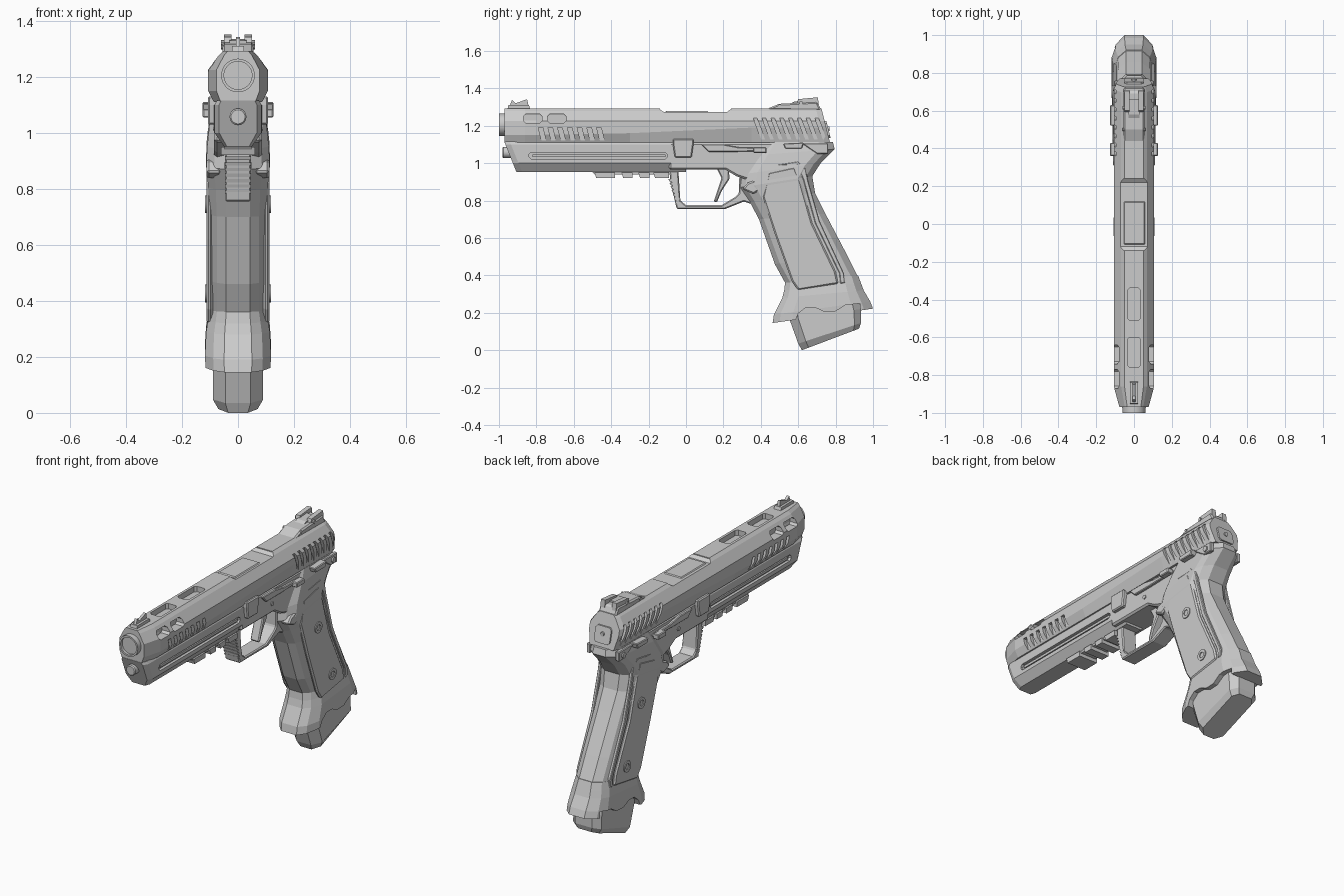
import bpy, bmesh, math
from mathutils import Vector


def make(name, rings_list, bevel=0.0):
    """Loft each list of rings into a closed solid, all in one object."""
    bm = bmesh.new()
    for rings in rings_list:
        vs = [[bm.verts.new(p) for p in r] for r in rings]
        n = len(vs[0])
        for a, b in zip(vs, vs[1:]):
            for i in range(n):
                bm.faces.new((a[i], a[(i + 1) % n], b[(i + 1) % n], b[i]))
        bm.faces.new(vs[0])
        bm.faces.new(vs[-1][::-1])
    bmesh.ops.recalc_face_normals(bm, faces=bm.faces)
    me = bpy.data.meshes.new(name)
    bm.to_mesh(me)
    bm.free()
    ob = bpy.data.objects.new(name, me)
    bpy.context.collection.objects.link(ob)
    if bevel:
        m = ob.modifiers.new("bevel", 'BEVEL')
        m.width, m.segments, m.limit_method = bevel, 1, 'ANGLE'
        m.angle_limit = math.radians(40)
    return ob


def slab(pts, x0, x1):
    """Side profile (y, z) extruded from x0 to x1."""
    return [[(x, y, z) for y, z in pts] for x in (x0, x1)]


def both(pts, x0, x1):
    return [slab(pts, x0, x1), slab(pts, -x0, -x1)]


def rect(y0, y1, z0, z1, c=0.0):
    if not c:
        return [(y0, z0), (y1, z0), (y1, z1), (y0, z1)]
    return [(y0 + c, z0), (y1 - c, z0), (y1, z0 + c), (y1, z1 - c),
            (y1 - c, z1), (y0 + c, z1), (y0, z1 - c), (y0, z0 + c)]


def section(half, y, k=1.0, lean=0.0, zb=1.11):
    """Mirrored cross-section (x, z) at y; lean shifts y with height."""
    full = half + [(-x, z) for x, z in reversed(half)]
    return [(x * k, y + lean * (z - zb), z) for x, z in full]


def oval(front, rear, w, shape):
    """Horizontal-ish grip ring between a front and a rear (y, z) point."""
    def at(t, s):
        return (s * w, front[0] + (rear[0] - front[0]) * t, front[1] + (rear[1] - front[1]) * t)
    return [at(t, s) for t, s in shape] + [at(t, -s) for t, s in reversed(shape)]


def disc(y, z, r, x=None, n=20):
    return [(y + r * math.cos(2 * math.pi * i / n), z + r * math.sin(2 * math.pi * i / n)) for i in range(n)]


def tube(z, r, y0, y1, n=24):
    return [[(x, y, zz) for x, zz in disc(0, z, r, n=n)] for y in (y0, y1)]


def cut(ob, *solids):
    cutter = make("cutter", list(solids))
    cutter.hide_render = True
    m = ob.modifiers.new("cut", 'BOOLEAN')
    m.object, m.operation, m.solver = cutter, 'DIFFERENCE', 'EXACT'
    bpy.context.view_layer.objects.active = ob
    bpy.ops.object.modifier_apply(modifier=m.name)
    bpy.data.objects.remove(cutter)


# Slide: faceted section, tapered nose, leaning rear face
def slide_half(low):
    return [(.05, 1.293), (.068, 1.278), (.107, 1.225), (.107, low), (.086, 1.11)]

slide = make("slide", [[
    section(slide_half(1.15), -.97, .72), section(slide_half(1.15), -.86),
    section(slide_half(1.16), -.3), section(slide_half(1.19), .35),
    section(slide_half(1.19), .74, 1, -.25), section(slide_half(1.19), .77, .88, -.25)]])
cuts = []
for i in range(8):          # rear grasping grooves
    y = .36 + i * .047
    cuts += both([(y, 1.24), (y + .02, 1.24), (y + .065, 1.12), (y + .045, 1.12)], .09, .13)
for i in range(7):          # front grasping grooves
    y = -.79 + i * .052
    cuts += both([(y, 1.19), (y + .024, 1.19), (y + .042, 1.12), (y + .018, 1.12)], .088, .13)
for y0 in (-.87, -.74):     # side windows
    cuts += both(rect(y0, y0 + .1, 1.215, 1.262, .012), .055, .13)
for y0, y1 in ((-.76, -.6), (-.51, -.34)):   # top windows
    c = .012
    top = [(-.035 + c, y0), (.035 - c, y0), (.035, y0 + c), (.035, y1 - c),
           (.035 - c, y1), (-.035 + c, y1), (-.035, y1 - c), (-.035, y0 + c)]
    cuts.append([[(x, y, z) for x, y in top] for z in (1.262, 1.35)])
cuts.append(slab([(-.14, 1.35), (-.14, 1.288), (-.12, 1.274), (.22, 1.274), (.24, 1.288), (.24, 1.35)], -.13, .13))
cut(slide, *cuts)

# Ejection port block and rear plate
make("chamber_block", [slab(rect(-.11, .12, 1.2, 1.279), -.055, .06)], .006)
make("rear_plate", [[[(x, y + (1.2 - z) * .25, z) for x, z in rect(-.05, .05, 1.135, 1.225, .012)] for y in (.73, .757)]])
make("firing_pin", [tube(1.185, .012, .74, .768, 12)])

# Barrel with recessed muzzle, and guide rod
barrel = make("barrel", [tube(1.205, .06, -1.0, -.8, 28)])
cut(barrel, tube(1.205, .05, -1.1, -.985, 28))
rod = make("guide_rod", [tube(1.057, .03, -.982, -.8)], .005)

# Sights
make("front_sight", [slab([(-.955, 1.285), (-.95, 1.31), (-.84, 1.31), (-.83, 1.285)], -.022, .022),
                     slab([(-.945, 1.30), (-.93, 1.338), (-.91, 1.32), (-.85, 1.342), (-.84, 1.30)], -.008, .008)])
make("sight_ramp", [slab([(.42, 1.285), (.5, 1.317), (.7, 1.328), (.725, 1.28)], -.056, .056)], .008)
make("rear_sight", both([(.59, 1.31), (.6, 1.342), (.705, 1.352), (.71, 1.31)], .023, .05)
     + [slab([(.54, 1.31), (.58, 1.33), (.66, 1.335), (.66, 1.31)], -.03, .03)])
make("sight_pins", both(disc(.615, 1.322, .01, n=10), .05, .06) + both(disc(.5, 1.306, .008, n=10), .05, .06))

# Dust cover with long side grooves
cover_half = [(.075, 1.115), (.084, 1.1), (.084, 1.0), (.05, .952)]
cover = make("dust_cover", [[section(cover_half, -.97, .8, -.4), section(cover_half, -.94, 1, -.4),
                             section(cover_half, .0)]])
cut(cover, *both(rect(-.84, -.1, 1.022, 1.058, .012), .068, .12))
make("groove_rib", both(rect(-.82, -.11, 1.033, 1.047), .06, .078))

# Accessory rail
make("accessory_rail", [slab([(-.51, .965), (-.49, .94), (-.09, .94), (-.09, .965)], -.05, .05)]
     + [slab([(y, .95), (y + .01, .92), (y + w, .92), (y + w, .95)], -.06, .06)
        for y, w in ((-.49, .11), (-.345, .06), (-.255, .06), (-.175, .085))])

# Frame middle and trigger guard
make("frame", [slab([(-.09, 1.11), (-.09, .965), (.21, .965), (.27, .93), (.36, .9), (.5, 1.0), (.6, 1.11)],
                    -.085, .085)], .01)
make("trigger_guard", [slab([(-.09, .98), (-.085, .91), (-.05, .755), (.21, .755), (.31, .795), (.38, .77),
                             (.38, .9), (.285, .93), (.283, .84), (.265, .82), (.19, .775), (.0, .775),
                             (-.03, .80), (-.042, .98)], -.047, .047)], .006)
make("guard_ridges", [slab([(-.094 + i * .0057, .915 - i * .02), (-.089 + i * .0057, .903 - i * .02),
                            (-.06 + i * .0057, .903 - i * .02), (-.06 + i * .0057, .915 - i * .02)],
                           -.047, .047) for i in range(7)])
make("trigger", [slab([(.16, .98), (.23, .98), (.232, .915), (.19, .85), (.165, .79), (.148, .795), (.17, .86),
                       (.19, .92)], -.028, .028)], .006)

# Grip: faceted rings swept down and back
grip_shape = [(0, .42), (.07, .75), (.2, 1), (.8, 1), (.91, .83), (1, .42)]
make("grip", [[oval(*r, grip_shape) for r in (
    ((.40, 1.112), (.785, 1.112), .088), ((.35, 1.04), (.795, 1.075), .1), ((.30, .94), (.72, 1.0), .11),
    ((.29, .87), (.675, .93), .114), ((.34, .795), (.69, .84), .106), ((.39, .70), (.745, .73), .101),
    ((.475, .46), (.855, .52), .101), ((.53, .36), (.925, .38), .1))]])
make("grip_panel", both([(.44, .95), (.58, .98), (.61, .91), (.675, .68), (.80, .42), (.815, .355),
                         (.60, .32), (.565, .37), (.475, .62), (.41, .82)], .09, .113), .008)
make("grip_rib", both([(.44, .985), (.60, 1.01), (.64, .97), (.655, .9), (.715, .69), (.845, .41), (.85, .36),
                       (.825, .355), (.82, .41), (.69, .68), (.627, .91), (.595, .99)], .09, .109), .004)
screws = make("grip_screws", both(disc(.57, .745, .032), .1, .118) + both(disc(.70, .427, .032), .1, .118))
cut(screws, *(both(disc(.57, .745, .018, n=6), .111, .13) + both(disc(.70, .427, .018, n=6), .111, .13)))

# Flared magazine well with scalloped lower edge
well = make("magazine_well", [[oval(*r, grip_shape) for r in (
    ((.53, .365), (.92, .40), .099), ((.525, .32), (.935, .36), .107), ((.515, .28), (.95, .32), .114),
    ((.47, .19), (.985, .26), .118), ((.463, .145), (1.0, .222), .116))]])
cut(well, slab([(.56, .1), (.60, .195), (.64, .228), (.69, .228), (.74, .205), (.80, .208), (.85, .24),
                (.93, .25), (.94, .1)], -.2, .2))

# Magazine base
mag_shape = [(0, .5), (.12, 1), (.9, 1), (1, .6)]
make("magazine", [[oval(*r, mag_shape) for r in (
    ((.53, .30), (.91, .33), .09), ((.555, .16), (.935, .22), .09), ((.60, .035), (.935, .145), .09),
    ((.62, .0), (.925, .115), .07))]])

# Controls
make("takedown_lever", both([(-.07, 1.13), (.04, 1.13), (.04, 1.1), (.03, 1.03), (-.06, 1.03), (-.07, 1.1)], .07, .108), .006)
make("slide_stop", both([(.08, 1.1), (.12, 1.06), (.25, 1.06), (.43, 1.065), (.43, 1.08), (.28, 1.085), (.2, 1.1)], .07, .1)
     + both(rect(.36, .43, 1.055, 1.085), .09, .126), .004)
make("safety_lever", both([(.52, 1.105), (.63, 1.11), (.62, 1.078), (.53, 1.078)], .08, .127)
     + both([(.62, 1.105), (.76, 1.105), (.76, 1.05), (.7, 1.05)], .08, .104), .004)
make("frame_pins", both(disc(.72, 1.075, .016, n=12), .09, .112) + both(disc(.19, 1.02, .012, n=12), .08, .09))
make("magazine_release", both([(.30, .86), (.33, .895), (.42, .925), (.45, .885), (.36, .835)], .06, .112), .008)

# Round parts shaded smooth with sharp edges kept
for ob in (barrel, rod, screws):
    bpy.ops.object.select_all(action='DESELECT')
    ob.select_set(True)
    bpy.context.view_layer.objects.active = ob
    bpy.ops.object.shade_smooth_by_angle(angle=math.radians(30))
